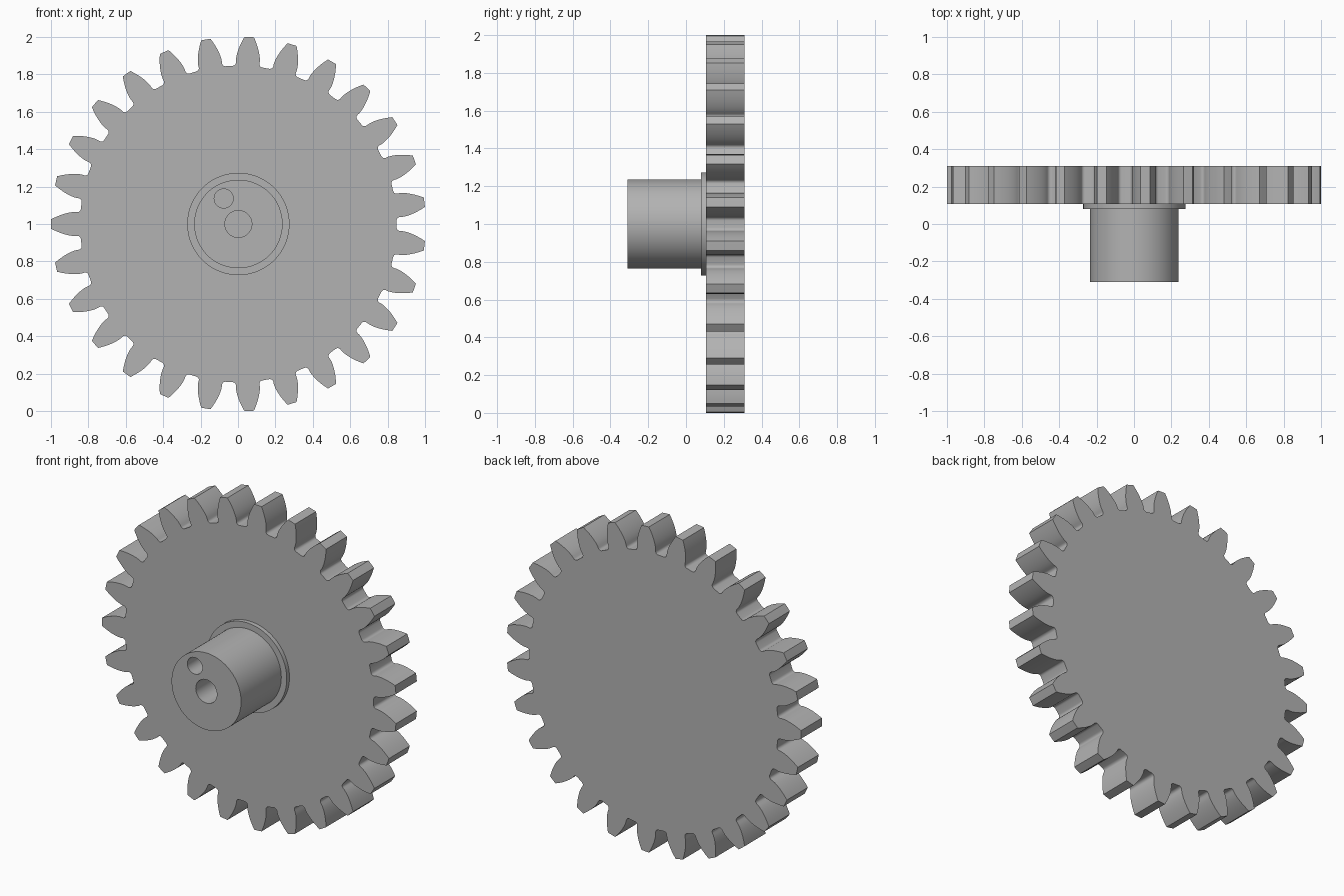
import bpy, bmesh, math
from math import cos, sin, tan, pi

cube = bpy.data.objects.get("Cube")
if cube:
    bpy.data.objects.remove(cube, do_unlink=True)

grey = bpy.data.materials.new("plain grey")
grey.use_nodes = True
COLOUR = (0.45, 0.45, 0.45, 1)
grey.diffuse_color = COLOUR
grey.node_tree.nodes["Principled BSDF"].inputs["Base Color"].default_value = COLOUR

TEETH = 27
TIP = 1.0
MODULE = 2 * TIP / (TEETH + 2)
PITCH = MODULE * TEETH / 2
ROOT = PITCH - 1.25 * MODULE
PRESSURE = math.radians(20)
BASE = PITCH * cos(PRESSURE)
FILLET = 0.018
CENTRE_X, CENTRE_Z = 0.002, 1.0


def involute(a):
    return tan(a) - a


def prism(name, outline, y0, y1):
    """Extrude a closed (x, z) outline along y."""
    bm = bmesh.new()
    face = bm.faces.new([bm.verts.new((x, y0, z)) for x, z in outline])
    grown = bmesh.ops.extrude_face_region(bm, geom=[face])["geom"]
    moved = [v for v in grown if isinstance(v, bmesh.types.BMVert)]
    bmesh.ops.translate(bm, verts=moved, vec=(0, y1 - y0, 0))
    bmesh.ops.recalc_face_normals(bm, faces=bm.faces)
    mesh = bpy.data.meshes.new(name)
    bm.to_mesh(mesh)
    bm.free()
    mesh.materials.append(grey)
    obj = bpy.data.objects.new(name, mesh)
    bpy.context.collection.objects.link(obj)
    return obj


def circle(radius, x=0.0, z=0.0, steps=96):
    return [(CENTRE_X + x + radius * cos(2 * pi * i / steps),
             CENTRE_Z + z + radius * sin(2 * pi * i / steps)) for i in range(steps)]


def select_only(obj):
    bpy.ops.object.select_all(action="DESELECT")
    obj.select_set(True)
    bpy.context.view_layer.objects.active = obj


def drill(obj, cutter):
    select_only(obj)
    mod = obj.modifiers.new("hole", "BOOLEAN")
    mod.operation = "DIFFERENCE"
    mod.solver = "EXACT"
    mod.object = cutter
    bpy.ops.object.modifier_apply(modifier=mod.name)


def gear_outline():
    # Half a tooth as (radius, angle from tooth centre): root fillet, then involute flank
    half_base = pi / (2 * TEETH) + involute(PRESSURE)
    half = []
    for i in range(6):
        t = pi / 2 * (1 - i / 5)
        half.append((ROOT + FILLET * (1 - sin(t)),
                     half_base + FILLET / ROOT * (1 - cos(t))))
    for i in range(9):
        r = BASE + (TIP - BASE) * i / 8
        half.append((r, half_base - involute(math.acos(min(1, BASE / r)))))
    tooth = [(r, -a) for r, a in half] + [(TIP, 0)] + [(r, a) for r, a in reversed(half)]
    points = []
    for k in range(TEETH):
        middle = pi + 2 * pi * k / TEETH
        points += [(CENTRE_X + r * cos(middle + a), CENTRE_Z + r * sin(middle + a))
                   for r, a in tooth]
    return points


# Toothed wheel
wheel = prism("gear_wheel", gear_outline(), 0.107, 0.31)

# Hub and the low collar at its foot
hub = prism("hub", circle(0.236), -0.31, 0.08)
collar = prism("hub_collar", circle(0.273), 0.08, 0.107)

# Centre bore and offset pin hole, ending at the wheel face
for outline in (circle(0.072, steps=48), circle(0.051, -0.078, 0.136, steps=48)):
    cutter = prism("hole_cutter", outline, -0.4, 0.2)
    cutter.hide_render = True
    drill(hub, cutter)
    drill(collar, cutter)
    bpy.data.objects.remove(cutter, do_unlink=True)

for obj in (wheel, hub, collar):
    select_only(obj)
    bpy.ops.object.shade_smooth_by_angle(angle=math.radians(30))
